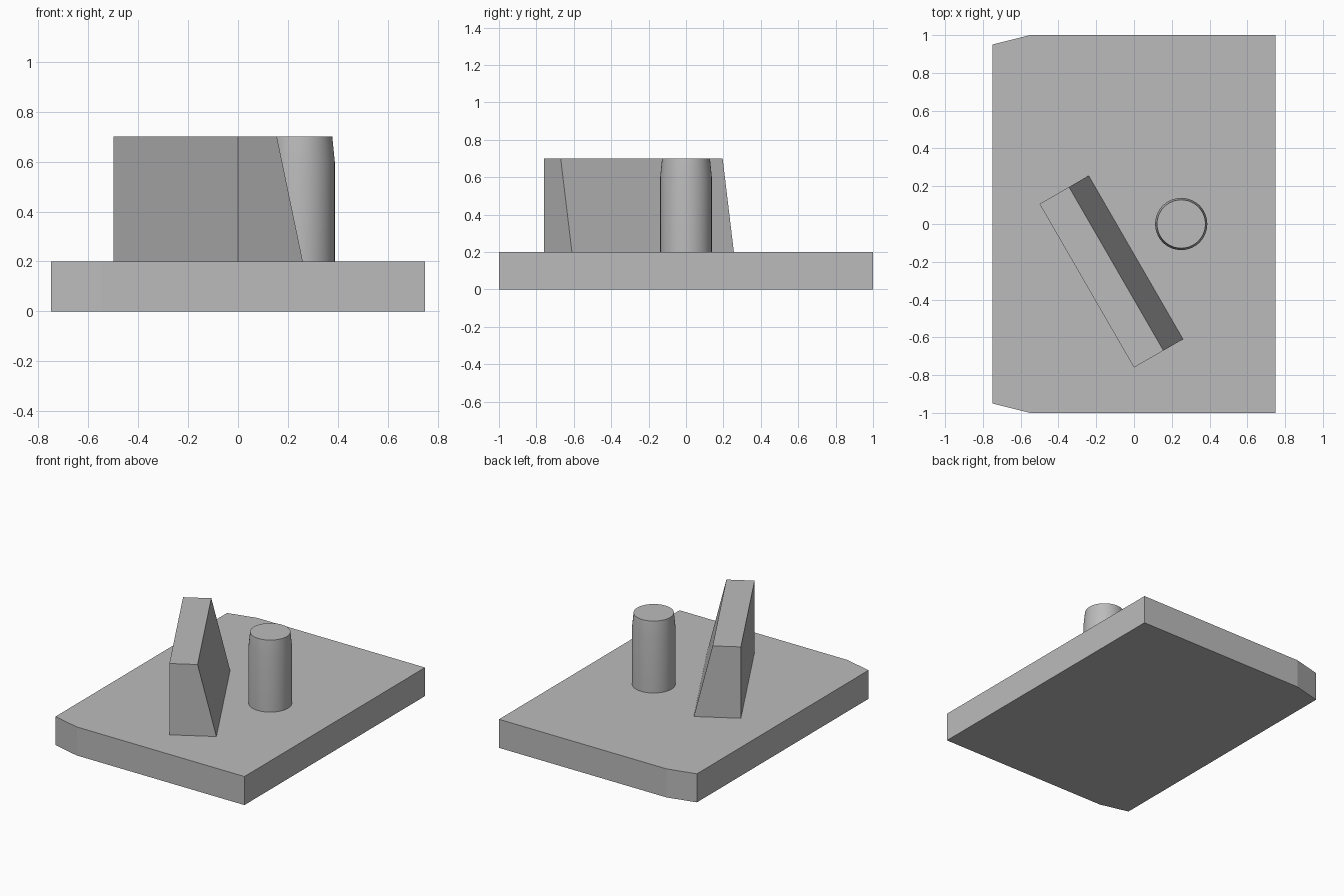
import bpy
import bmesh
import math
from mathutils import Matrix

cube = bpy.data.objects.get("Cube")
if cube:
    bpy.data.objects.remove(cube, do_unlink=True)

grey = bpy.data.materials.new("plain_grey")
grey.use_nodes = True
colour = (0.5, 0.5, 0.5, 1)
grey.diffuse_color = colour
grey.node_tree.nodes["Principled BSDF"].inputs["Base Color"].default_value = colour

BASE_TOP, TOP = 0.2, 0.7


def add_object(name, bm):
    bmesh.ops.recalc_face_normals(bm, faces=bm.faces)
    mesh = bpy.data.meshes.new(name)
    bm.to_mesh(mesh)
    bm.free()
    mesh.materials.append(grey)
    obj = bpy.data.objects.new(name, mesh)
    bpy.context.collection.objects.link(obj)
    return obj


def extrude_profile(name, points, offset):
    bm = bmesh.new()
    face = bm.faces.new([bm.verts.new(p) for p in points])
    result = bmesh.ops.extrude_face_region(bm, geom=[face], use_keep_orig=True)
    moved = [v for v in result["geom"] if isinstance(v, bmesh.types.BMVert)]
    bmesh.ops.translate(bm, verts=moved, vec=offset)
    return add_object(name, bm)


# Base slab with two shallow clipped corners on the right side
half = [(0.75, 1, 0), (-0.55, 1, 0), (-0.75, 0.95, 0)]
outline = half + [(x, -y, z) for x, y, z in reversed(half)]
extrude_profile("base_plate", outline, (0, 0, BASE_TOP))

# Wedge wall: one upright face, one sloping face, turned on the base
section = [(0, 0, BASE_TOP), (0.3, 0, BASE_TOP), (0.18, 0, TOP), (0, 0, TOP)]
wall = extrude_profile("wedge_wall", section, (0, 1, 0))
wall.data.transform(Matrix.Translation((0, -0.76, 0))
                    @ Matrix.Rotation(math.radians(30), 4, "Z"))

# Round post with a slightly tapered top
bm = bmesh.new()
SIDES = 64
rings = []
for radius, z in [(0.138, BASE_TOP), (0.138, 0.6), (0.128, TOP)]:
    ring = bmesh.ops.create_circle(
        bm, segments=SIDES, radius=radius,
        matrix=Matrix.Translation((0.25, 0, z)))["verts"]
    rings.append(ring)
for low, high in zip(rings, rings[1:]):
    for i in range(SIDES):
        j = (i + 1) % SIDES
        bm.faces.new((low[i], low[j], high[j], high[i]))
bm.faces.new(rings[0])
bm.faces.new(rings[-1])
post = add_object("round_post", bm)
bpy.ops.object.select_all(action="DESELECT")
post.select_set(True)
bpy.context.view_layer.objects.active = post
bpy.ops.object.shade_smooth_by_angle(angle=math.radians(30))
